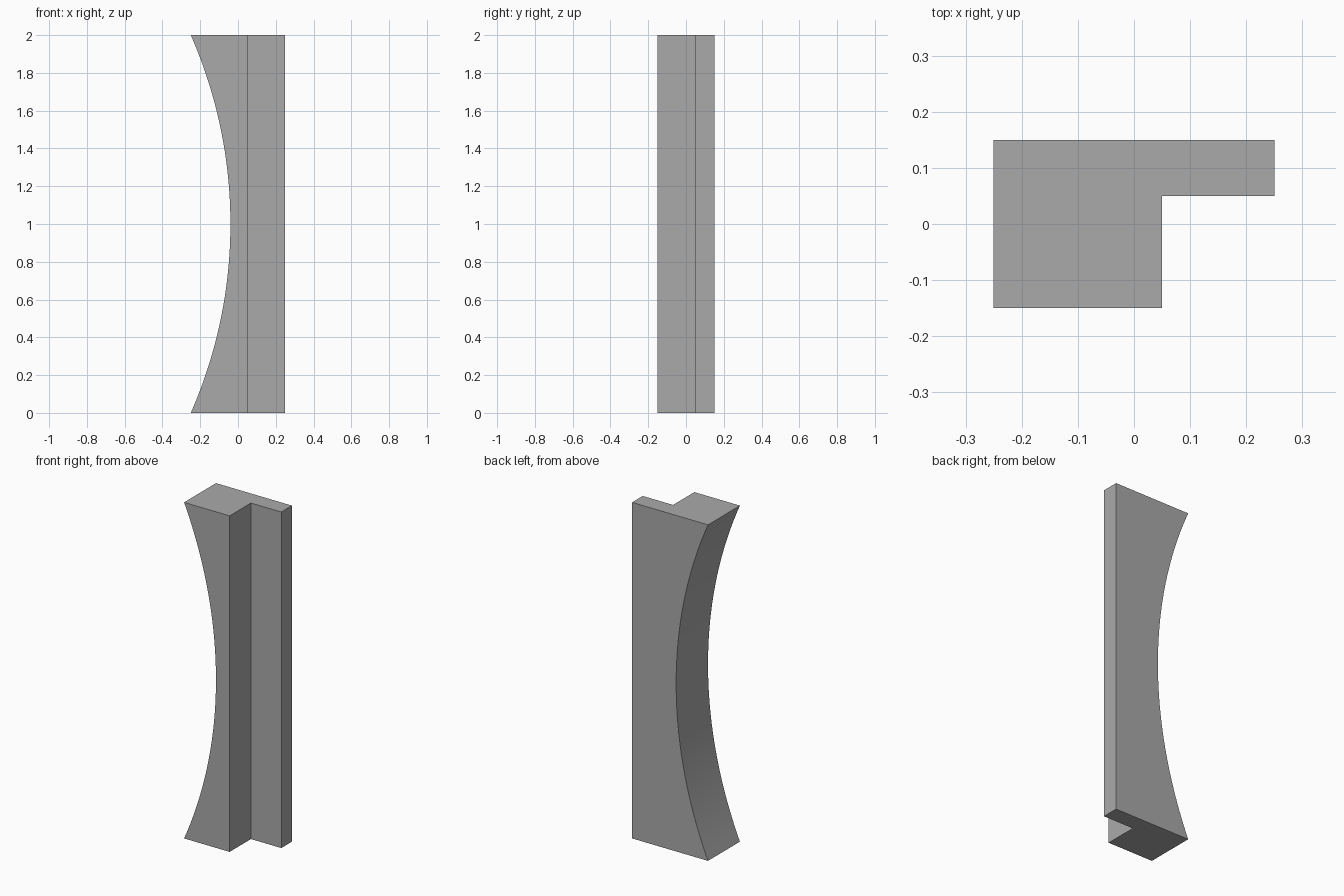
import bpy
import bmesh
from math import sqrt, radians

cube = bpy.data.objects.get("Cube")
if cube:
    bpy.data.objects.remove(cube, do_unlink=True)

HEIGHT = 2.0
HALF_X, HALF_Y = 0.25, 0.15
STEP = 0.05            # inner corner of the L-shaped section
DEPTH = 0.21           # how far the curved side bows inward
RADIUS = (1 + DEPTH ** 2) / (2 * DEPTH)
RINGS = 40

grey = bpy.data.materials.new("grey")
grey.use_nodes = True
colour = (0.4, 0.4, 0.4, 1)
grey.diffuse_color = colour
grey.node_tree.nodes["Principled BSDF"].inputs["Base Color"].default_value = colour


def section(z):
    """L-shaped section whose -x side follows a circular arc."""
    bow = sqrt(RADIUS ** 2 - (z - HEIGHT / 2) ** 2) - (RADIUS - DEPTH)
    edge = -HALF_X + bow
    return [(edge, -HALF_Y, z), (STEP, -HALF_Y, z), (STEP, STEP, z),
            (HALF_X, STEP, z), (HALF_X, HALF_Y, z), (edge, HALF_Y, z)]


# Sweep the section upward
bm = bmesh.new()
rings = [[bm.verts.new(p) for p in section(HEIGHT * i / RINGS)]
         for i in range(RINGS + 1)]
for low, high in zip(rings, rings[1:]):
    for i in range(len(low)):
        j = (i + 1) % len(low)
        bm.faces.new((low[i], low[j], high[j], high[i]))
bm.faces.new(rings[0][::-1])
bm.faces.new(rings[-1])

# Merge the flat sides into single faces, keeping the curved strip
bmesh.ops.dissolve_limit(bm, angle_limit=radians(0.2),
                         verts=bm.verts[:], edges=bm.edges[:])
bmesh.ops.recalc_face_normals(bm, faces=bm.faces[:])

mesh = bpy.data.meshes.new("curved_post")
bm.to_mesh(mesh)
bm.free()
mesh.materials.append(grey)
post = bpy.data.objects.new("curved_post", mesh)
bpy.context.collection.objects.link(post)

# Smooth the arc, keep the corners sharp
bpy.ops.object.select_all(action='DESELECT')
post.select_set(True)
bpy.context.view_layer.objects.active = post
bpy.ops.object.shade_smooth_by_angle(angle=radians(30))
